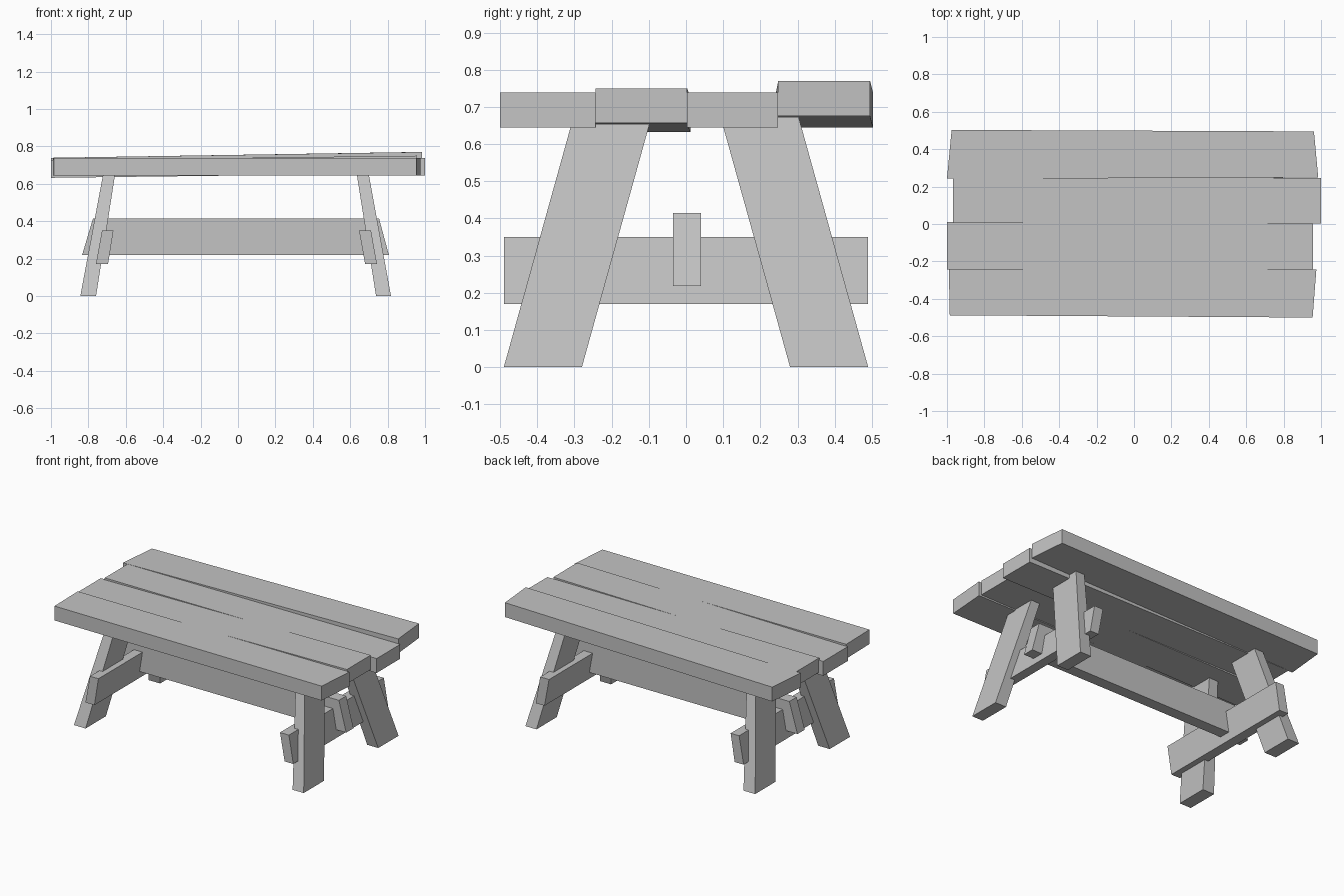
import bpy
import bmesh

# Remove the default cube
cube = bpy.data.objects.get("Cube")
if cube:
    bpy.data.objects.remove(cube, do_unlink=True)

# Single plain wood colour
grey = bpy.data.materials.new("plain_grey")
grey.use_nodes = True
COLOUR = (0.55, 0.55, 0.55, 1)
grey.diffuse_color = COLOUR
grey.node_tree.nodes["Principled BSDF"].inputs["Base Color"].default_value = COLOUR


def block(name, place):
    """Six-sided block; place(i, j, k) gives the corner for 0/1 flags on x, y, z."""
    bm = bmesh.new()
    bmesh.ops.create_cube(bm, size=1)
    for v in bm.verts:
        v.co = place(*(int(c > 0) for c in v.co))
    bmesh.ops.recalc_face_normals(bm, faces=bm.faces)
    mesh = bpy.data.meshes.new(name)
    bm.to_mesh(mesh)
    bm.free()
    mesh.materials.append(grey)
    obj = bpy.data.objects.new(name, mesh)
    bpy.context.collection.objects.link(obj)
    return obj


def plank(name, left_x, right_x, left_y, right_y, left_z, right_z):
    """Tabletop board with skewed ends and a slight tilt along its length."""
    xs, ys, zs = (left_x, right_x), (left_y, right_y), (left_z, right_z)
    block(name, lambda i, j, k: (xs[i][j], ys[i][j], zs[i] + 0.094 * k))


# Tabletop boards, front to back
plank("front_plank", (-0.985, -0.99), (0.955, 0.975),
      (-0.488, -0.24), (-0.5, -0.243), 0.645, 0.645)
plank("front_middle_plank", (-1.0, -1.0), (0.957, 0.957),
      (-0.243, 0.012), (-0.243, 0.003), 0.632, 0.656)
plank("back_middle_plank", (-0.968, -0.968), (1.0, 1.0),
      (0.006, 0.247), (0.003, 0.247), 0.645, 0.645)
plank("back_plank", (-1.0, -0.975), (0.985, 0.962),
      (0.242, 0.503), (0.248, 0.495), 0.645, 0.676)


def upright(name, low_x, high_x, low_y, high_y, z):
    """Block whose horizontal section shifts from bottom to top."""
    xs, ys = (low_x, high_x), (low_y, high_y)
    return block(name, lambda i, j, k: (xs[k][i], ys[k][j], z[k]))


# Splayed legs and crosspieces at each end
ends = {
    "left": ((0.738, 0.818), (0.629, 0.692), (0.68, 0.743), (0.647, 0.711)),
    "right": ((-0.843, -0.759), (-0.714, -0.651), (-0.76, -0.695), (-0.727, -0.666)),
}
for side, (leg_low, leg_high, bar_low, bar_high) in ends.items():
    for where, s in (("front", 1), ("back", -1)):
        upright(f"{where}_{side}_leg", leg_low, leg_high,
                (-0.49 * s, -0.28 * s), (-0.298 * s, -0.088 * s), (0, 0.69))
    upright(f"{side}_crosspiece", bar_low, bar_high,
            (-0.49, 0.49), (-0.49, 0.49), (0.17, 0.35))

# Long stretcher joining the two crosspieces
upright("stretcher", (-0.834, 0.807), (-0.775, 0.754),
        (-0.035, 0.04), (-0.035, 0.04), (0.218, 0.415))
